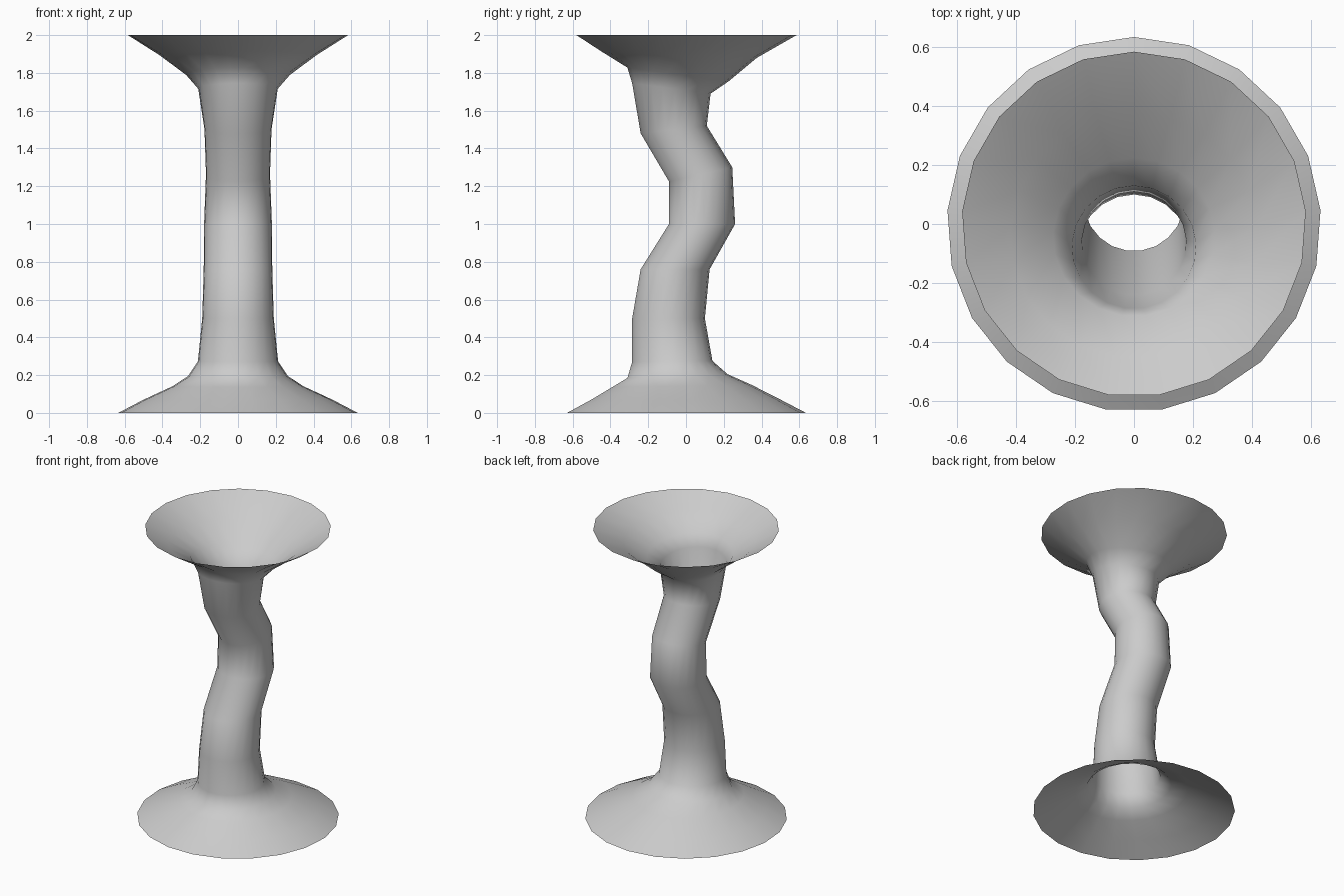
import bpy, bmesh, math

if "Cube" in bpy.data.objects:
    bpy.data.objects.remove(bpy.data.objects["Cube"])

SIDES = 21

# Tilted rings: front y, front z, back y, back z, half width
RINGS = [
    (-.63, 0, .635, 0, .635),
    (-.505, .068, .505, .068, .505),
    (-.39, .137, .35, .147, .345),
    (-.31, .185, .22, .205, .264),
    (-.285, .27, .14, .275, .213),
    (-.285, .50, .10, .50, .19),
    (-.24, .76, .125, .76, .182),
    (-.09, 1.0, .26, 1.0, .18),
    (-.09, 1.225, .245, 1.30, .17),
    (-.24, 1.48, .11, 1.52, .178),
    (-.285, 1.745, .13, 1.69, .211),
    (-.31, 1.828, .225, 1.755, .275),
    (-.45, 1.915, .375, 1.88, .42),
    (-.58, 2.0, .585, 2.0, .585),
]
FLAT = math.cos(math.pi / SIDES)  # front of each ring is a flat side

bm = bmesh.new()
loops = []
for yf, zf, yb, zb, w in RINGS:
    loop = []
    for i in range(SIDES):
        a = math.tau * i / SIDES
        t = (math.cos(a) + FLAT) / (1 + FLAT)
        loop.append(bm.verts.new((-w * math.sin(a), yf + (yb - yf) * t, zf + (zb - zf) * t)))
    loops.append(loop)

# Open wall between neighbouring rings
for lo, hi in zip(loops, loops[1:]):
    for i in range(SIDES):
        j = (i + 1) % SIDES
        bm.faces.new((lo[i], lo[j], hi[j], hi[i])).smooth = True

mesh = bpy.data.meshes.new("flared_tube")
bm.to_mesh(mesh)
bm.free()
bpy.context.collection.objects.link(bpy.data.objects.new("flared_tube", mesh))
